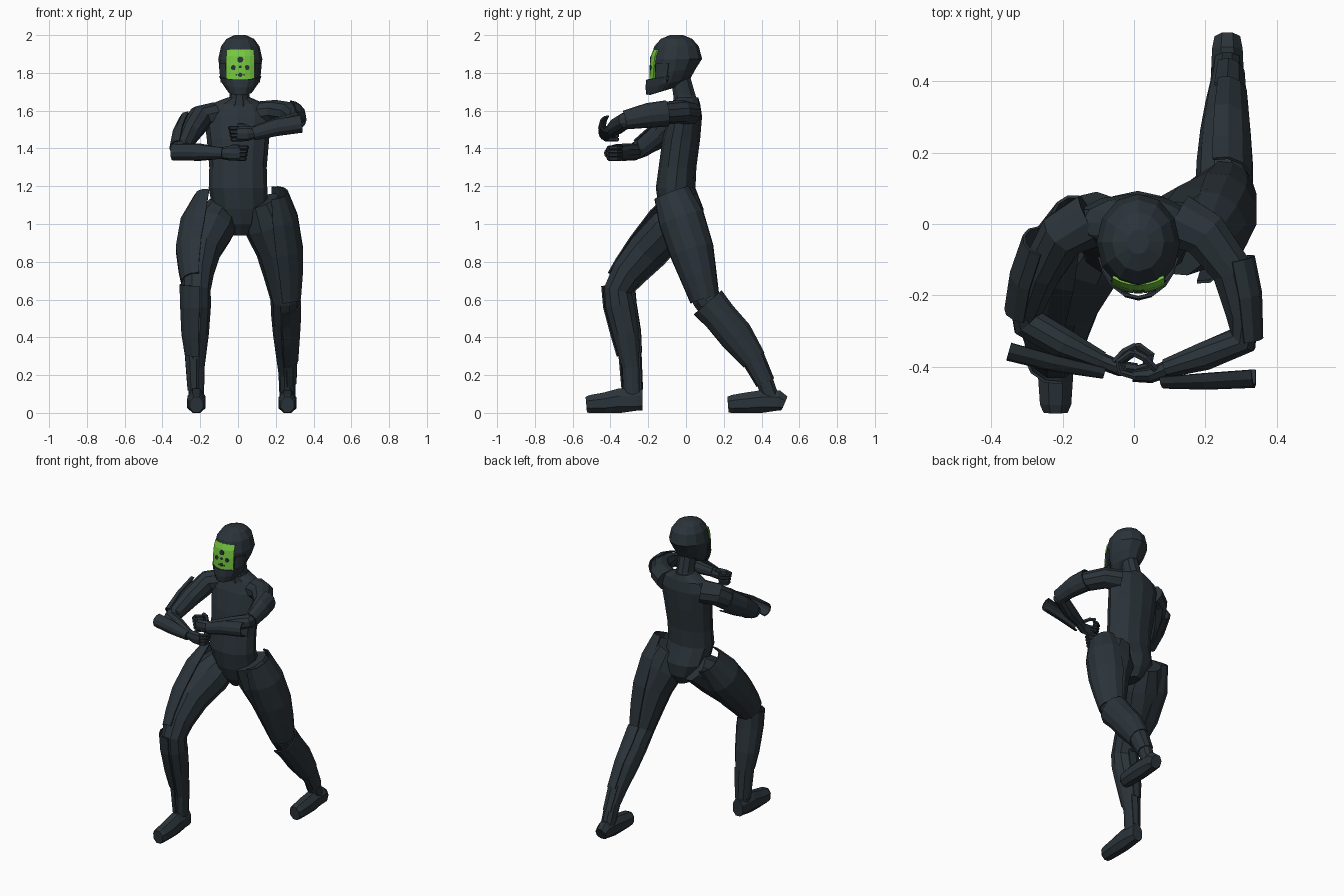
import bpy, bmesh, math
from mathutils import Vector

def material(name, rgb):
    m = bpy.data.materials.new(name)
    m.diffuse_color = (*rgb, 1)
    return m

DARK = material("dark slate", (0.024, 0.034, 0.042))
GREEN = material("visor green", (0.18, 0.58, 0.052))
X, Z = Vector((1, 0, 0)), Vector((0, 0, 1))

def finish(name, bm, mat, thickness=0):
    bmesh.ops.recalc_face_normals(bm, faces=bm.faces)
    me = bpy.data.meshes.new(name)
    bm.to_mesh(me)
    bm.free()
    me.materials.append(mat)
    ob = bpy.data.objects.new(name, me)
    bpy.context.collection.objects.link(ob)
    if thickness:
        mod = ob.modifiers.new("thickness", 'SOLIDIFY')
        mod.thickness = thickness
    return ob

def loft(name, rings, ref, sides=10, arc=None, mat=DARK, level=False, grow=0, warp=None, phase=0):
    """Skin elliptical rings (x, y, z, radius along ref, other radius).
    With an arc in degrees it makes an open plate instead of a solid."""
    bm = bmesh.new()
    cs = [Vector(r[:3]) for r in rings]
    loops = []
    for i, r in enumerate(rings):
        t = Z if level else (cs[min(i + 1, len(cs) - 1)] - cs[max(i - 1, 0)]).normalized()
        u = (ref - t * ref.dot(t)).normalized()
        v = t.cross(u)
        if arc:
            angs = [math.radians(arc[0] + (arc[1] - arc[0]) * k / sides) for k in range(sides + 1)]
        else:
            angs = [2 * math.pi * k / sides + math.radians(phase) for k in range(sides)]
        ps = [cs[i] + u * (r[3] + grow) * math.cos(a) + v * (r[4] + grow) * math.sin(a) for a in angs]
        loops.append([bm.verts.new(warp(p) if warp else p) for p in ps])
    for a, b in zip(loops, loops[1:]):
        for k in range(len(a) - (1 if arc else 0)):
            j = (k + 1) % len(a)
            bm.faces.new((a[k], a[j], b[j], b[k]))
    if not arc:
        bm.faces.new(loops[0])
        bm.faces.new(loops[-1])
    return finish(name, bm, mat, 0.008 if arc else 0)

# Torso, pelvis and neck
loft("torso", [(.015, -.01, .94, .04, .06), (.015, -.015, 1.0, .105, .1), (.01, -.025, 1.08, .145, .118),
               (0, -.055, 1.19, .155, .105), (0, -.045, 1.3, .152, .1), (0, -.025, 1.45, .165, .1),
               (0, -.005, 1.57, .18, .09), (0, .005, 1.635, .145, .07), (.005, 0, 1.67, .06, .065)],
     X, 12, level=True)
loft("neck", [(.005, .003, 1.62, .07, .075), (.008, -.008, 1.68, .052, .062), (.01, -.03, 1.78, .055, .055)],
     X, 10, level=True)

# Helmet: the lower rings slope up toward the back
def jaw(p):
    f = max(0, 1 - (p.z - 1.68) / .2)
    return Vector((p.x, p.y, p.z + .3 * (p.y + .2) * f))

loft("helmet", [(.012, -.125, 1.68, .05, .07), (.012, -.085, 1.72, .08, .11), (.012, -.065, 1.79, .105, .118),
                (.012, -.052, 1.87, .117, .137), (.012, -.05, 1.94, .102, .118), (.012, -.05, 1.98, .073, .083),
                (.012, -.05, 2.0, .03, .035)],
     X, 12, level=True, warp=jaw)
loft("chin_guard", [(.012, -.12, 1.685, .06, .082), (.012, -.085, 1.725, .09, .122), (.012, -.08, 1.765, .105, .122)],
     X, 8, arc=(185, 355), level=True, warp=jaw)
for a in ((345, 312), (195, 228)):
    loft("cheek_guard", [(.012, -.07, 1.75, .108, .13), (.012, -.058, 1.85, .118, .137)],
         X, 3, arc=a, level=True)

# Visor with dark round marks
VISOR = [(.012, -.052, 1.76, .142, .142), (.012, -.05, 1.84, .142, .142),
         (.012, -.046, 1.89, .14, .14), (.012, -.034, 1.925, .138, .138)]
loft("visor", VISOR, X, 6, arc=(238, 302), mat=GREEN, level=True)
for dx, z, r in ((0, 1.87, .017), (-.036, 1.828, .014), (.036, 1.828, .014), (0, 1.832, .008),
                 (0, 1.79, .012), (-.02, 1.79, .005), (.02, 1.79, .005)):
    y = (-.047 if z > 1.85 else -.05) - math.sqrt(.1425 ** 2 - dx ** 2)
    loft("visor_mark", [(.012 + dx, y + .005, z, r, r), (.012 + dx, y - .002, z, r, r)], X, 7)

# Forward leg (x < 0) and trailing leg (x > 0)
FRONT = [(-.08, .02, 1.07, .09, .10), (-.142, -.085, .98, .13, .115), (-.2, -.205, .86, .112, .108),
         (-.217, -.31, .74, .09, .09), (-.22, -.36, .65, .075, .078), (-.22, -.35, .57, .077, .08),
         (-.222, -.318, .42, .068, .072), (-.222, -.288, .24, .045, .052), (-.22, -.283, .08, .04, .05)]
REAR = [(.12, -.04, 1.12, .10, .11), (.165, -.01, 1.0, .138, .122), (.215, .03, .86, .12, .11),
        (.235, .065, .73, .1, .092), (.25, .105, .6, .078, .074), (.25, .18, .51, .074, .08),
        (.252, .265, .41, .066, .082), (.256, .34, .31, .056, .065), (.26, .40, .21, .046, .05),
        (.262, .45, .08, .042, .045)]
for side, limb in (("forward", FRONT), ("trailing", REAR)):
    loft(side + "_leg", limb, X, 10)

loft("forward_thigh_plate", [(-.165, .005, 1.13, .06, .085), (-.19, -.09, 1.0, .108, .115),
                             (-.215, -.205, .86, .108, .108), (-.222, -.295, .755, .085, .09), (-.222, -.345, .69, .07, .078)],
     X, 7, arc=(80, 280), grow=.01)
loft("trailing_thigh_plate", [(.19, -.075, 1.165, .065, .09), (.205, -.025, 1.03, .105, .115),
                              (.225, .03, .86, .113, .11), (.24, .065, .73, .097, .09), (.25, .1, .6, .076, .07)],
     X, 7, arc=(-100, 100), grow=.01)
loft("forward_shin_plate", [(-.22, -.36, .68, .08, .08)] + FRONT[5:7] + [(-.22, -.3, .31, .052, .058)],
     X, 7, arc=(80, 290), grow=.011)
loft("trailing_shin_plate", [(.25, .115, .585, .075, .088)] + REAR[5:7] + [(.257, .36, .28, .052, .058)],
     X, 7, arc=(-110, 100), grow=.011)
loft("forward_ankle_plate", [(-.22, -.297, .32, .058, .055), (-.22, -.284, .12, .042, .05)],
     X, 6, arc=(90, 300), grow=.007)
loft("trailing_ankle_plate", [(.256, .345, .31, .055, .058), (.261, .42, .16, .044, .045)],
     X, 6, arc=(-120, 90), grow=.007)

# Feet: octagonal rings from heel to toe, squared off to a flat sole
def foot(name, x, heel, height, heel_z):
    def flat(p):
        return Vector((p.x, p.y, max(p.z, 0.012 if p.y > heel - .1 else 0)))
    h = height / 2
    rows = [(0, heel_z, .036, heel_z), (-.03, h, .043, h + .005), (-.12, h, .047, h + .005),
            (-.2, .05, .049, .058), (-.275, .045, .044, .05), (-.298, .043, .034, .042)]
    loft(name, [(x, heel + dy, z, rx * 1.08, rz * 1.08) for dy, z, rx, rz in rows], X, 8, warp=flat, phase=22.5)

foot("forward_foot", -.22, -.23, .125, .062)
foot("trailing_foot", .262, .52, .115, .045)

# Arms
RIGHT = [(-.12, .01, 1.575, .07, .08), (-.2, -.03, 1.56, .07, .07), (-.26, -.13, 1.48, .062, .06),
         (-.3, -.23, 1.405, .052, .05), (-.3, -.275, 1.382, .046, .048), (-.2, -.335, 1.38, .046, .045),
         (-.09, -.385, 1.375, .03, .028)]
LEFT = [(.12, .01, 1.585, .065, .08), (.2, -.03, 1.595, .062, .07), (.275, -.13, 1.585, .06, .06),
        (.305, -.25, 1.565, .05, .05), (.305, -.325, 1.545, .045, .045), (.2, -.37, 1.515, .046, .042),
        (.09, -.405, 1.49, .032, .028)]
loft("right_arm", RIGHT, Z, 10)
loft("left_arm", LEFT, Z, 10)
loft("right_upper_arm_plate", [(-.255, -.05, 1.53, .078, .06), (-.29, -.15, 1.465, .07, .06), (-.31, -.25, 1.4, .052, .055)],
     Z, 6, arc=(-5, 185))
loft("left_upper_arm_plate", [(.28, -.1, 1.585, .07, .06), (.3, -.2, 1.575, .066, .06), (.313, -.325, 1.55, .05, .05)],
     Z, 6, arc=(175, 365))
loft("right_bracer", [(-.345, -.335, 1.38, .045, .05), (-.22, -.37, 1.38, .043, .045), (-.08, -.405, 1.375, .03, .03)],
     Z, 6, arc=(0, 180))
loft("left_bracer", [(.335, -.41, 1.53, .047, .05), (.2, -.42, 1.51, .045, .045), (.08, -.43, 1.477, .035, .032)],
     Z, 6, arc=(180, 360))

# Hands: palm, four curled fingers and a thumb
def hand(name, wrist, s, tilt):
    x, y, z = wrist
    loft(name + "_palm", [(x - s * .02, y + .008, z, .028, .024), (x + s * .045, y - .018, z + tilt, .04, .022),
                          (x + s * .095, y - .02, z + tilt, .04, .016)], Z, 8)
    for k in range(4):
        fz = z + tilt + .03 - .02 * k
        e = .004 * k
        pts = [(.085, -.022), (.128 - e, -.01), (.135 - e, .02), (.1 - e, .045), (.08, .04)]
        loft(name + "_finger", [(x + s * a, y + b, fz, .0105, .01) for a, b in pts], Z, 6)
    pts = [(.03, .0, .02), (.06, .03, .035), (.09, .045, .035)]
    loft(name + "_thumb", [(x + s * a, y + b, z + c, .012, .011) for a, b, c in pts], Z, 6)

hand("right_hand", (-.085, -.387, 1.375), 1, .0)
hand("left_hand", (.09, -.407, 1.488), -1, -.01)
